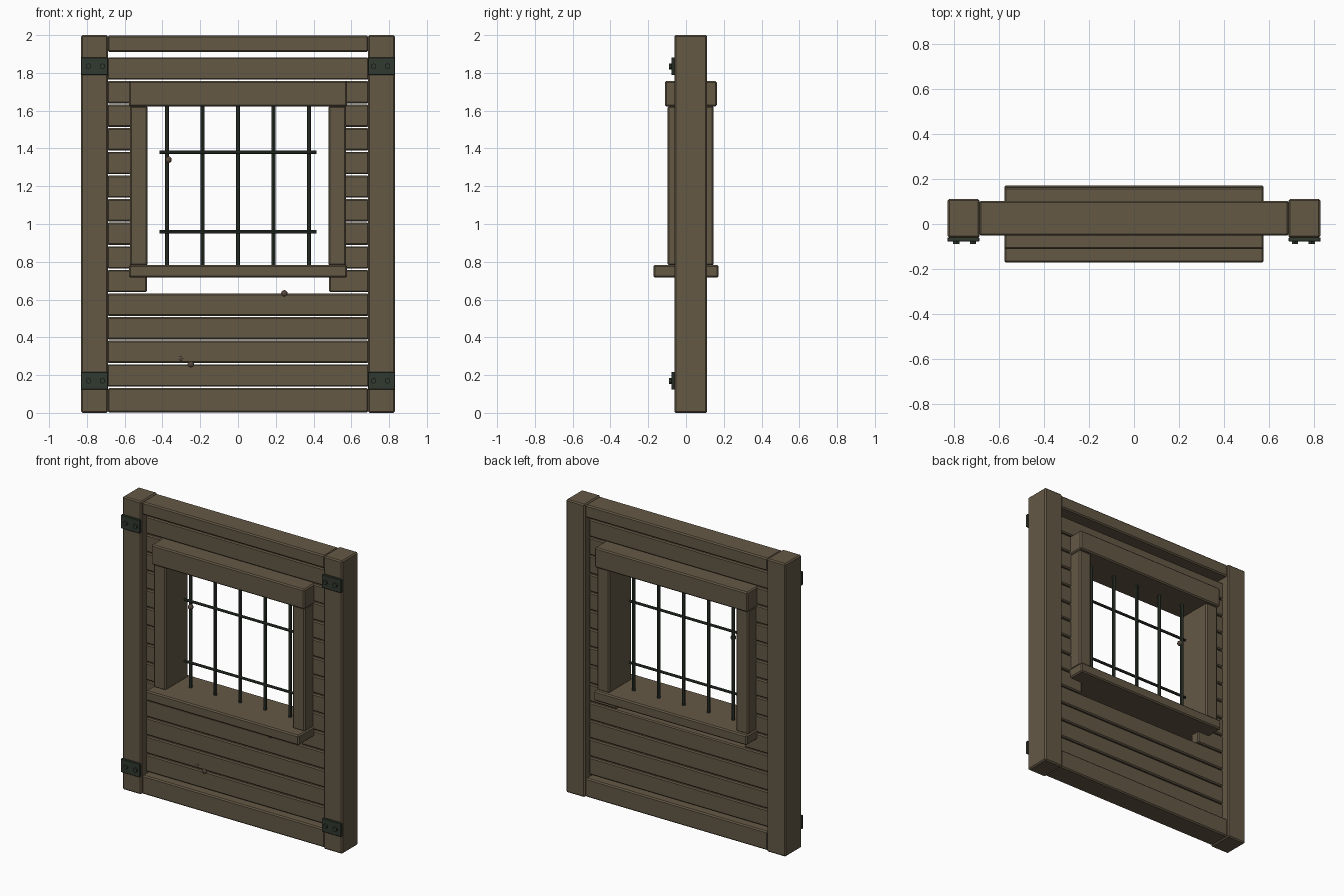
import bpy, bmesh, math
from mathutils import Matrix

if "Cube" in bpy.data.objects:
    bpy.data.objects.remove(bpy.data.objects["Cube"])


def material(name, rgb):
    m = bpy.data.materials.new(name)
    m.diffuse_color = (*rgb, 1)
    m.use_nodes = True
    m.node_tree.nodes["Principled BSDF"].inputs["Base Color"].default_value = m.diffuse_color
    return m


WOOD = material("weathered wood", (0.127, 0.098, 0.060))
IRON = material("dark iron", (0.030, 0.041, 0.028))
KNOT = material("brown knot", (0.115, 0.080, 0.058))


def finish(name, bm, mat):
    me = bpy.data.meshes.new(name)
    bm.to_mesh(me)
    bm.free()
    me.materials.append(mat)
    ob = bpy.data.objects.new(name, me)
    bpy.context.collection.objects.link(ob)
    return ob


def box(name, x, y, z, mat=WOOD, bevel=0.008):
    """Box from (min, max) pairs with chamfered edges."""
    bm = bmesh.new()
    bmesh.ops.create_cube(bm, size=1)
    for v in bm.verts:
        for i, (a, b) in enumerate((x, y, z)):
            v.co[i] = (a + b) / 2 + v.co[i] * (b - a)
    if bevel:
        bmesh.ops.bevel(bm, geom=bm.edges[:], offset=bevel, segments=1,
                        affect='EDGES', profile=0.5)
    return finish(name, bm, mat)


def rod(name, centre, length, radius, axis, mat=IRON, sides=8):
    bm = bmesh.new()
    turn = {'X': Matrix.Rotation(math.pi / 2, 4, 'Y'),
            'Y': Matrix.Rotation(math.pi / 2, 4, 'X'),
            'Z': Matrix.Identity(4)}[axis]
    bmesh.ops.create_cone(bm, cap_ends=True, segments=sides, radius1=radius,
                          radius2=radius, depth=length,
                          matrix=Matrix.Translation(centre) @ turn)
    return finish(name, bm, mat)


def mirrored(x, side):
    return tuple(sorted((x[0] * side, x[1] * side)))


# outer frame
for s, label in ((-1, "left"), (1, "right")):
    box(f"{label}_post", mirrored((0.688, 0.83), s), (-0.062, 0.112), (0, 2))
RAIL_Y = (-0.052, 0.103)
box("bottom_rail", (-0.69, 0.69), RAIL_Y, (0.003, 0.131))
box("top_rail", (-0.69, 0.69), RAIL_Y, (1.91, 1.997))

# horizontal planks, split either side of the window
PLANK_Y = (-0.008, 0.06)
for k in range(14):
    c = 0.198 + 0.125 * k
    z = (c - 0.059, c + 0.059)
    if 4 <= k <= 12:
        for s, label in ((-1, "left"), (1, "right")):
            box(f"{label}_plank_{k}", mirrored((0.482, 0.692), s), PLANK_Y, z, bevel=0.007)
    else:
        box(f"plank_{k}", (-0.692, 0.692), PLANK_Y, z, bevel=0.007)

# window surround
for s, label in ((-1, "left"), (1, "right")):
    box(f"{label}_jamb", mirrored((0.478, 0.572), s), (-0.097, 0.146), (0.78, 1.625))
box("lintel", (-0.578, 0.578), (-0.112, 0.163), (1.622, 1.758))
box("sill", (-0.578, 0.578), (-0.172, 0.172), (0.716, 0.784))

# window bars
for i in range(5):
    rod(f"upright_bar_{i}", ((i - 2) * 0.188, 0.025, 1.2), 0.85, 0.011, 'Z')
for z in (0.96, 1.38):
    rod("cross_bar", (0, 0.014, z), 0.83, 0.009, 'X')

# corner brackets with bolts
for s in (-1, 1):
    for z in (0.17, 1.835):
        box("corner_bracket", mirrored((0.688, 0.832), s), (-0.078, -0.06),
            (z - 0.046, z + 0.046), IRON, 0.003)
        for x in (0.718, 0.792):
            rod("bracket_bolt", (s * x, -0.08, z), 0.02, 0.016, 'Y', sides=6)

# small lumps on the planks and bar
for x, y, z in ((-0.368, 0.015, 1.34), (0.245, 0.0, 0.632),
                (-0.25, 0.0, 0.257), (-0.303, 0.006, 0.288)):
    bm = bmesh.new()
    bmesh.ops.create_icosphere(bm, subdivisions=2, radius=0.018,
                               matrix=Matrix.Translation((x, y, z)))
    finish("knot", bm, KNOT)
